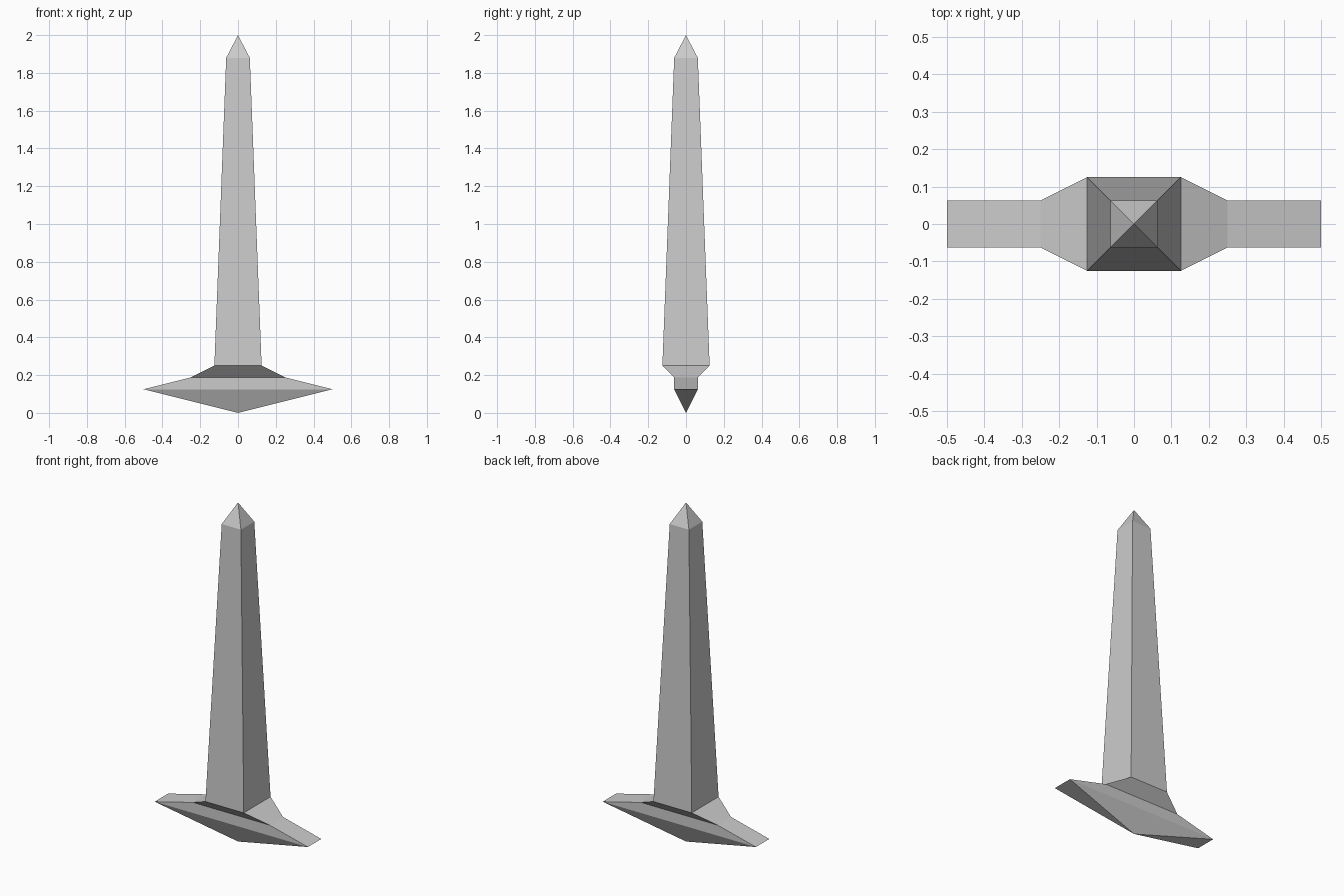
import bpy
import bmesh

if "Cube" in bpy.data.objects:
    bpy.data.objects.remove(bpy.data.objects["Cube"])


def loft(name, sections):
    """Skin rectangles (half_x, half_y, z), listed bottom to top; (0, 0, z) is a point."""
    bm = bmesh.new()
    rings = []
    for hx, hy, z in sections:
        if hx == 0:
            rings.append([bm.verts.new((0, 0, z))] * 4)
        else:
            rings.append([bm.verts.new((sx * hx, sy * hy, z))
                          for sx, sy in ((-1, -1), (1, -1), (1, 1), (-1, 1))])
    for low, high in zip(rings, rings[1:]):
        for i in range(4):
            j = (i + 1) % 4
            corners = (low[i], low[j], high[j], high[i])
            bm.faces.new(list(dict.fromkeys(corners)))  # triangles at points
    mesh = bpy.data.meshes.new(name)
    bm.to_mesh(mesh)
    bm.free()
    obj = bpy.data.objects.new(name, mesh)
    bpy.context.collection.objects.link(obj)
    return obj


# Winged base: pointed underside, wide thin wings, flaring into the shaft foot
loft("winged_base", [(0, 0, 0), (0.5, 0.0625, 0.125),
                     (0.25, 0.0625, 0.1875), (0.125, 0.125, 0.25)])

# Tapered square shaft with a pyramid tip
loft("tapered_shaft", [(0.125, 0.125, 0.25), (0.0625, 0.0625, 1.88), (0, 0, 2)])
